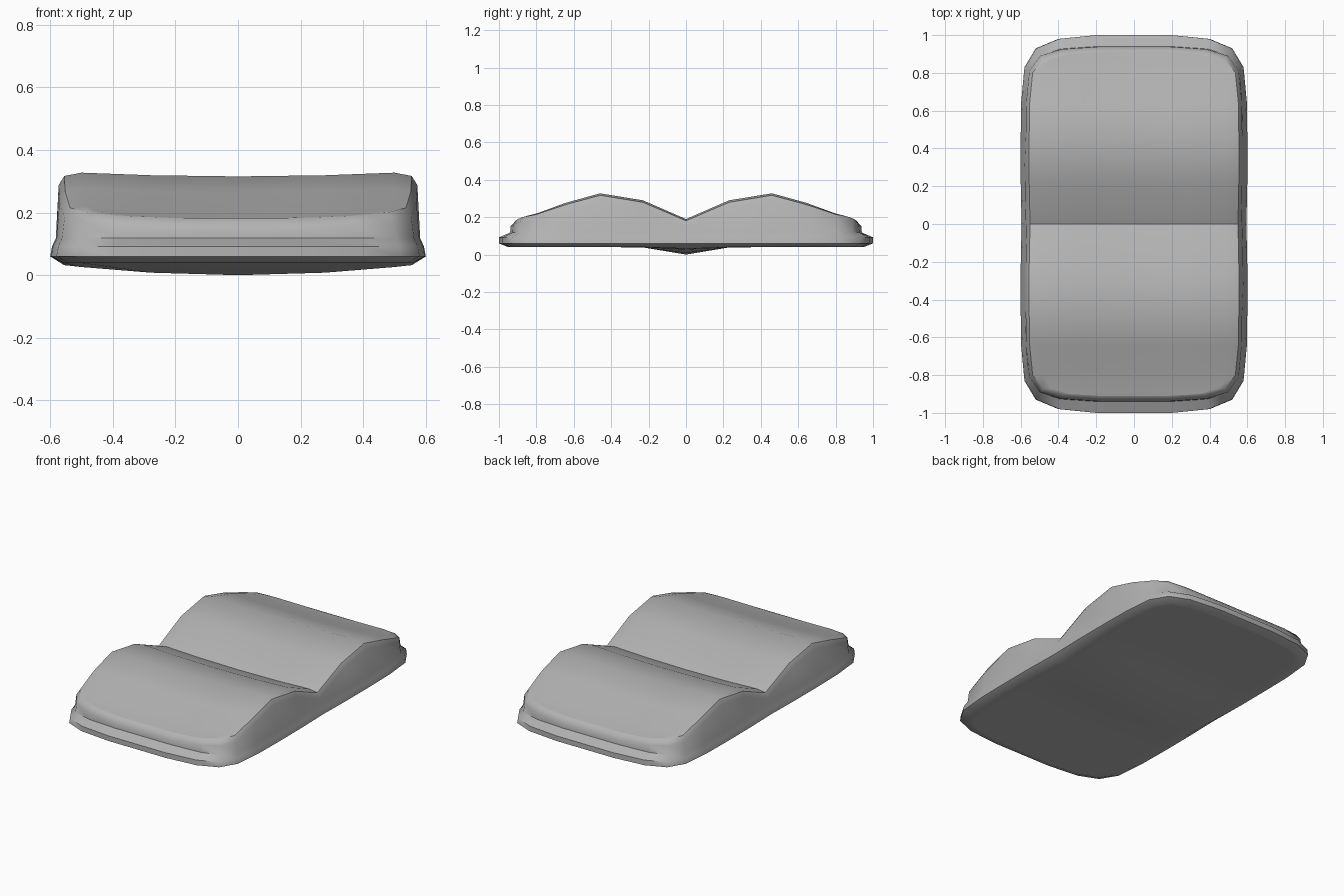
import bpy
import bmesh
import math

cube = bpy.data.objects.get("Cube")
if cube:
    bpy.data.objects.remove(cube, do_unlink=True)

# Half outline of the base, end to middle, and height of the double hump
QUARTER = [(.2, 1), (.4, .98), (.52, .93), (.58, .83), (.597, .65),
           (.6, .46), (.6, .23), (.595, 0)]
HUMP = [(0, .19), (.23, .29), (.45, .33), (.65, .275), (.8, .22), (1, .17)]
OUTLINE = QUARTER + [(x, -y) for x, y in reversed(QUARTER[:-1])]


def top_height(x, y):
    y = abs(y)
    for (a, za), (b, zb) in zip(HUMP, HUMP[1:]):
        if y <= b:
            break
    z = za + (zb - za) * (y - a) / (b - a)
    return z - .012 * max(0, 1 - (x / .5) ** 2) - max(0, abs(x) - .52) * .3


def bottom_height(x, y):
    keel = max(0, 1 - abs(y) / .24) * (1 - (x / .62) ** 2)
    return .04 - .04 * keel


def inset(x, y, dx, dy):
    return x * (1 - dx / .6), y - math.copysign(dy * abs(y) ** 6, y)


# Rings from the underside, over the end lip, up to the rounded rim
LAYERS = [
    (.04, .05, bottom_height),
    (.0, .0, lambda x, y: .06),
    (.006, .0, lambda x, y: .092),
    (.018, .06, lambda x, y: .118),
    (.027, .062, lambda x, y: top_height(x, y) - .024),
    (.045, .09, top_height),
]

bm = bmesh.new()
rings = []
for dx, dy, height in LAYERS:
    half = [inset(x, y, dx, dy) for x, y in OUTLINE]
    loop = half + [(-x, y) for x, y in reversed(half)]
    rings.append([bm.verts.new((x, y, height(x, y))) for x, y in loop])

for low, high in zip(rings, rings[1:]):
    n = len(low)
    for i in range(n):
        j = (i + 1) % n
        bm.faces.new((low[i], low[j], high[j], high[i]))


# Caps: rows of points run across from the right rim to the left rim
def cap(ring, height):
    rows = []
    n = len(OUTLINE)
    for i in range(n):
        a, b = ring[i], ring[-1 - i]
        middle = [bm.verts.new((a.co.x * f, a.co.y, height(a.co.x * f, a.co.y)))
                  for f in (.9, .5, 0, -.5, -.9)]
        rows.append([a] + middle + [b])
    for r, s in zip(rows, rows[1:]):
        for k in range(len(r) - 1):
            bm.faces.new((r[k], r[k + 1], s[k + 1], s[k]))
    return rows


top_rows = cap(rings[-1], top_height)
bottom_rows = cap(rings[0], bottom_height)

# Close the narrow strips between the end walls and the end rows
for rows, ring in ((top_rows, rings[-1]), (bottom_rows, rings[0])):
    for row in (rows[0], rows[-1]):
        bm.faces.new(row)

bmesh.ops.recalc_face_normals(bm, faces=bm.faces)
mesh = bpy.data.meshes.new("double_hump_cushion")
bm.to_mesh(mesh)
bm.free()
cushion = bpy.data.objects.new("double_hump_cushion", mesh)
bpy.context.collection.objects.link(cushion)

# Plain grey surface
grey = bpy.data.materials.new("plain_grey")
grey.use_nodes = True
colour = (.45, .45, .45, 1)
grey.diffuse_color = colour
grey.node_tree.nodes["Principled BSDF"].inputs["Base Color"].default_value = colour
mesh.materials.append(grey)

bpy.ops.object.select_all(action="DESELECT")
cushion.select_set(True)
bpy.context.view_layer.objects.active = cushion
bpy.ops.object.shade_smooth_by_angle(angle=math.radians(40))
